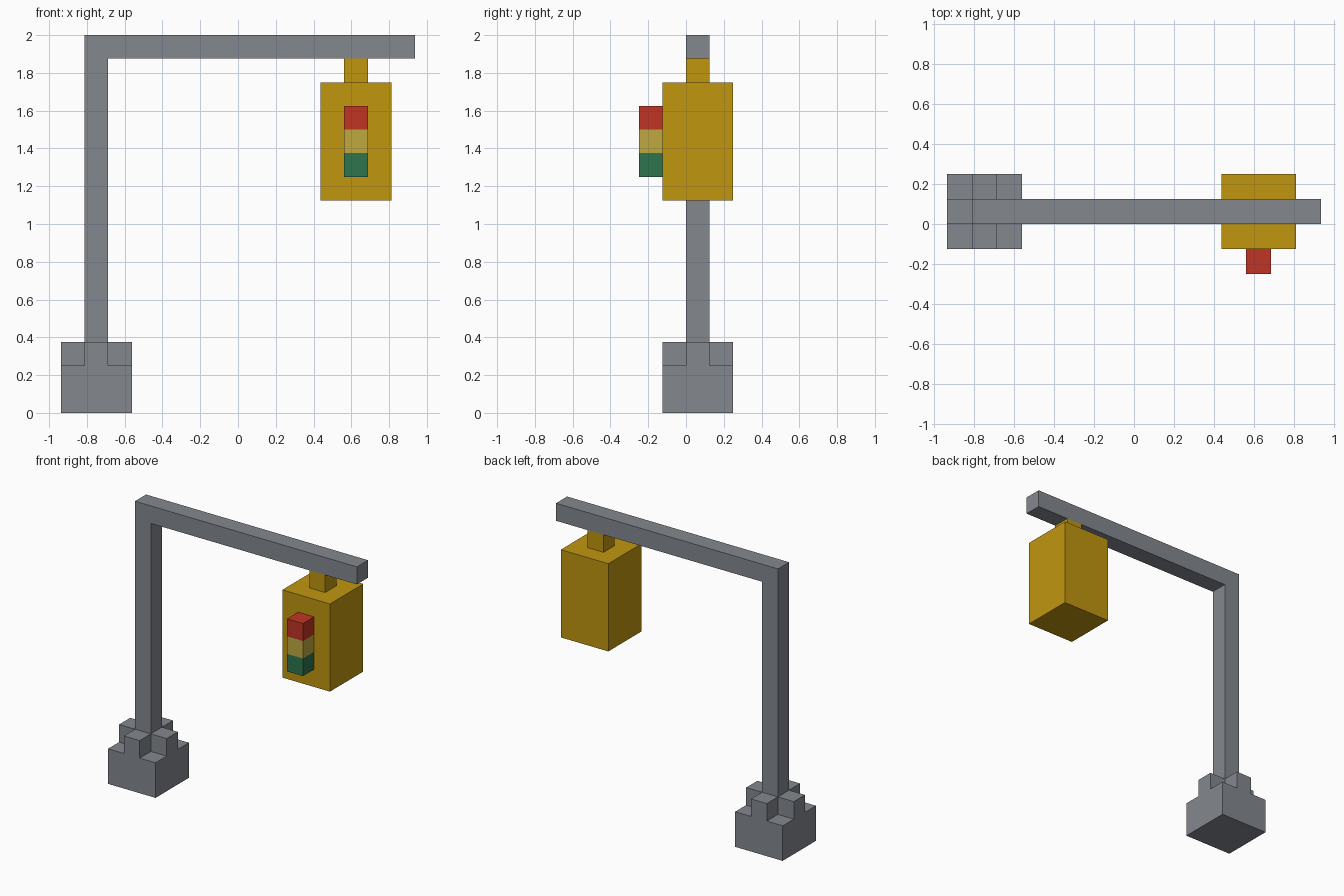
import bpy, bmesh
from mathutils import Vector

U = 0.125  # building unit; all parts are whole multiples of it

default = bpy.data.objects.get("Cube")
if default:
    bpy.data.objects.remove(default, do_unlink=True)


def srgb(r, g, b):
    lin = [c / 255 / 12.92 if c <= 10 else ((c / 255 + 0.055) / 1.055) ** 2.4 for c in (r, g, b)]
    return (*lin, 1.0)


def material(name, rgb):
    m = bpy.data.materials.new(name)
    m.use_nodes = True
    m.diffuse_color = srgb(*rgb)
    m.node_tree.nodes["Principled BSDF"].inputs["Base Color"].default_value = m.diffuse_color
    return m


grey = material("grey metal", (131, 136, 143))
yellow = material("housing yellow", (193, 150, 15))
red = material("red light", (193, 53, 36))
amber = material("amber light", (191, 169, 64))
green = material("green light", (46, 117, 78))


def finish(bm, name, mat):
    bmesh.ops.dissolve_limit(bm, angle_limit=0.01, verts=bm.verts, edges=bm.edges)
    bmesh.ops.recalc_face_normals(bm, faces=bm.faces)
    mesh = bpy.data.meshes.new(name)
    bm.to_mesh(mesh)
    bm.free()
    mesh.materials.append(mat)
    obj = bpy.data.objects.new(name, mesh)
    bpy.context.collection.objects.link(obj)
    return obj


def raise_faces(bm, faces, offset):
    new = bmesh.ops.extrude_face_region(bm, geom=faces)["geom"]
    bmesh.ops.translate(bm, vec=Vector(offset),
                        verts=[g for g in new if isinstance(g, bmesh.types.BMVert)])
    return [g for g in new if isinstance(g, bmesh.types.BMFace)]


def box(name, mat, centre, size):
    bm = bmesh.new()
    bmesh.ops.create_cube(bm, size=1)
    bmesh.ops.scale(bm, vec=Vector(size) * U, verts=bm.verts)
    bmesh.ops.translate(bm, vec=Vector(centre) * U, verts=bm.verts)
    return finish(bm, name, mat)


POST_X, LAMP_X, MID_Y = -6, 5, 0.5  # in units

# Foot: 3 x 3 slab with a raised cross on top
bm = bmesh.new()
bmesh.ops.create_grid(bm, x_segments=3, y_segments=3, size=1.5 * U)
bmesh.ops.translate(bm, vec=(POST_X * U, MID_Y * U, 0), verts=bm.verts)
top = raise_faces(bm, bm.faces[:], (0, 0, 2 * U))
cross = [f for f in top
         if min(abs(f.calc_center_median().x - POST_X * U),
                abs(f.calc_center_median().y - MID_Y * U)) < U / 2]
raise_faces(bm, cross, (0, 0, U))
finish(bm, "foot", grey)

# Post and overhead arm: one L-shaped profile pushed back by one unit
profile = [(-6.5, 3), (-5.5, 3), (-5.5, 15), (7.5, 15), (7.5, 16), (-6.5, 16)]
bm = bmesh.new()
face = bm.faces.new([bm.verts.new((x * U, 0, z * U)) for x, z in profile])
raise_faces(bm, [face], (0, U, 0))
finish(bm, "post_and_arm", grey)

# Hanging signal housing
box("hanger", yellow, (LAMP_X, MID_Y, 14.5), (1, 1, 1))
box("signal_housing", yellow, (LAMP_X, MID_Y, 11.5), (3, 3, 5))

# Stacked lights on the front of the housing
for i, (name, mat) in enumerate([("green_light", green), ("amber_light", amber), ("red_light", red)]):
    box(name, mat, (LAMP_X, -1.5, 10.5 + i), (1, 1, 1))
